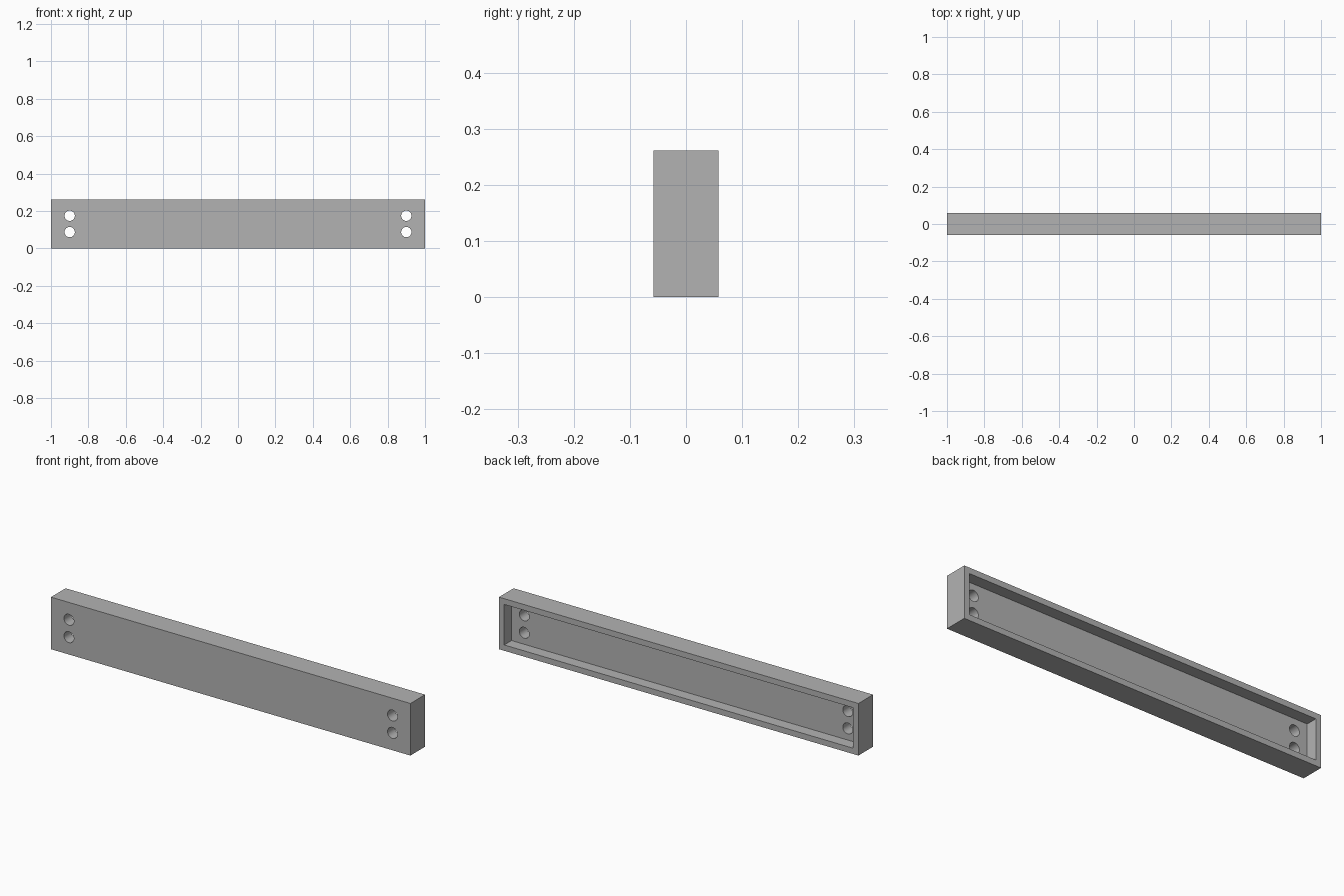
import bpy
import math

default = bpy.data.objects.get("Cube")
if default:
    bpy.data.objects.remove(default, do_unlink=True)

U = 0.0291                      # wall thickness, the module for every size
DEPTH, HEIGHT = 4 * U, 9 * U
HOLE_X, HOLE_R = 0.9, 0.0275

grey = bpy.data.materials.new("plain grey")
grey.use_nodes = True
colour = (0.45, 0.45, 0.45, 1)
grey.diffuse_color = colour
grey.node_tree.nodes["Principled BSDF"].inputs["Base Color"].default_value = colour


def box(name, size, location):
    bpy.ops.mesh.primitive_cube_add(size=1, location=location)
    ob = bpy.context.object
    ob.name = name
    ob.scale = size
    bpy.ops.object.transform_apply(location=False, rotation=False, scale=True)
    ob.data.materials.append(grey)
    return ob


def cut(target, cutter):
    mod = target.modifiers.new(cutter.name, "BOOLEAN")
    mod.operation = "DIFFERENCE"
    mod.solver = "EXACT"
    mod.object = cutter
    bpy.context.view_layer.objects.active = target
    bpy.ops.object.modifier_apply(modifier=mod.name)
    bpy.data.objects.remove(cutter, do_unlink=True)


# Solid beam
beam = box("beam", (2, DEPTH, HEIGHT), (0, 0, HEIGHT / 2))

# Tray recess in the back, half the depth, leaving a rim all round
cut(beam, box("recess_cutter", (2 - 2 * U, DEPTH, HEIGHT - 2 * U),
              (0, DEPTH / 2, HEIGHT / 2)))

# Two bolt holes through the web at each end
for x in (-HOLE_X, HOLE_X):
    for z in (3 * U, 6 * U):
        bpy.ops.mesh.primitive_cylinder_add(
            vertices=48, radius=HOLE_R, depth=3 * DEPTH,
            location=(x, 0, z), rotation=(math.pi / 2, 0, 0))
        hole = bpy.context.object
        hole.name = "hole_cutter"
        hole.data.materials.append(grey)
        cut(beam, hole)

# Round hole walls, crisp edges elsewhere
bpy.ops.object.select_all(action="DESELECT")
beam.select_set(True)
bpy.context.view_layer.objects.active = beam
bpy.ops.object.shade_smooth_by_angle(angle=math.radians(30))
